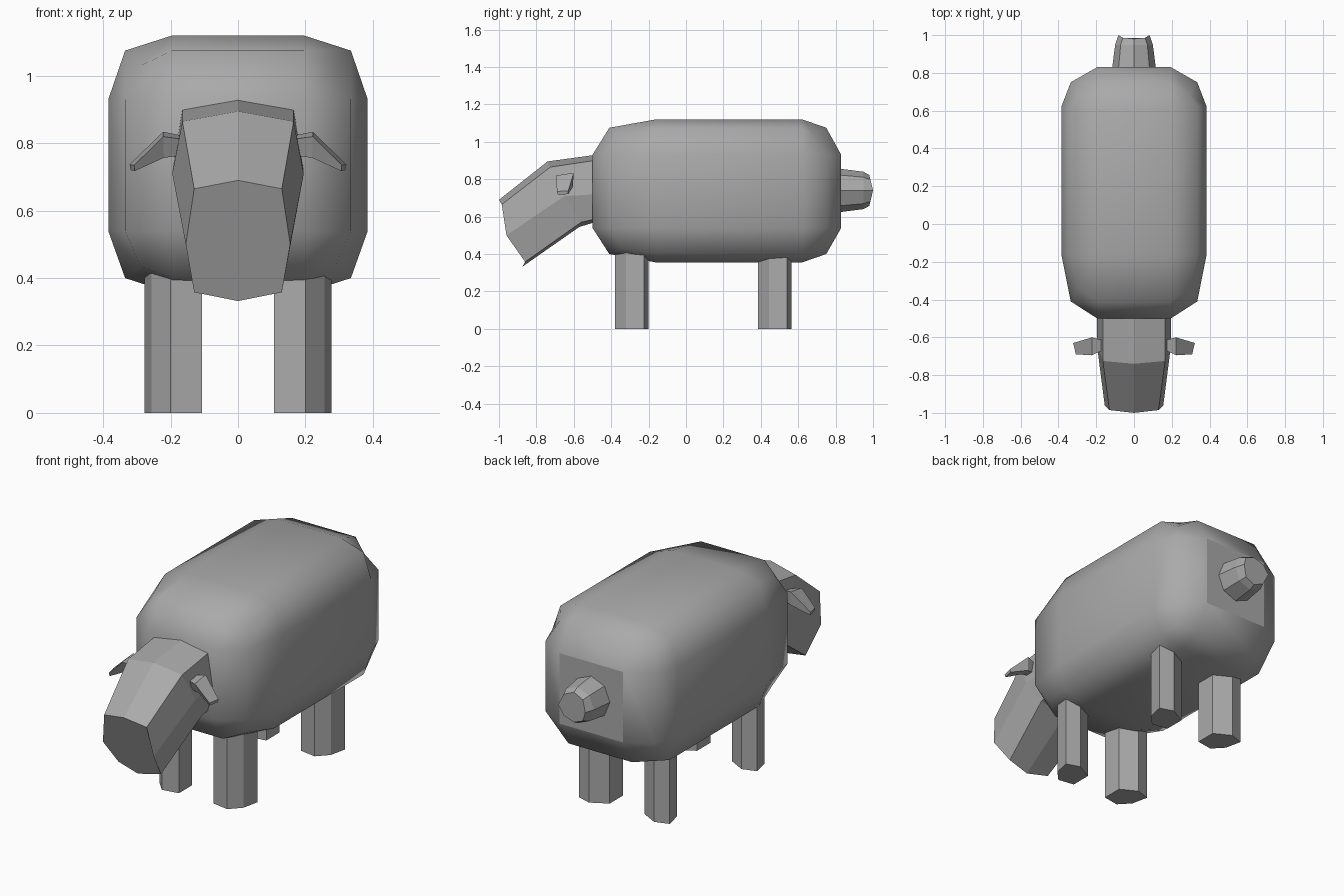
import bpy, bmesh, math

if "Cube" in bpy.data.objects:
    bpy.data.objects.remove(bpy.data.objects["Cube"])

wool = bpy.data.materials.new("plain grey")
wool.diffuse_color = (0.4, 0.4, 0.4, 1)
wool.use_nodes = True
wool.node_tree.nodes["Principled BSDF"].inputs["Base Color"].default_value = wool.diffuse_color


def finish(name, bm):
    bmesh.ops.recalc_face_normals(bm, faces=bm.faces[:])
    me = bpy.data.meshes.new(name)
    bm.to_mesh(me)
    bm.free()
    me.materials.append(wool)
    ob = bpy.data.objects.new(name, me)
    bpy.context.collection.objects.link(ob)
    return ob


def loft(name, sections):
    """Skin a list of closed rings and cap both ends."""
    bm = bmesh.new()
    rings = [[bm.verts.new(p) for p in s] for s in sections]
    n = len(rings[0])
    for a, b in zip(rings, rings[1:]):
        for i in range(n):
            j = (i + 1) % n
            bm.faces.new((a[i], a[j], b[j], b[i]))
    bm.faces.new(rings[0][::-1])
    bm.faces.new(rings[-1])
    return finish(name, bm)


# Body: a 3x3x3 panelled box; each axis lists positions for
# (face plane, edge, corner, inner) on its low and high side
AXES = [
    ((-.385, -.335, -.29, -.195), (.385, .335, .29, .195)),
    ((-.5, -.41, -.345, -.16), (.83, .75, .69, .62)),
    ((.355, .40, .435, .54), (1.12, 1.075, 1.03, .93)),
]
bm = bmesh.new()
grid = {}
for i in range(4):
    for j in range(4):
        for k in range(4):
            idx = (i, j, k)
            outer = sum(c in (0, 3) for c in idx)
            if outer:
                co = [AXES[a][c > 1][outer - 1 if c in (0, 3) else 3]
                      for a, c in enumerate(idx)]
                grid[idx] = bm.verts.new(co)
for axis in range(3):
    for side in (0, 3):
        for u in range(3):
            for v in range(3):
                quad = []
                for du, dv in ((0, 0), (1, 0), (1, 1), (0, 1)):
                    c = [u + du, v + dv]
                    c.insert(axis, side)
                    quad.append(grid[tuple(c)])
                f = bm.faces.new(quad)
                # the flat panel behind the tail stays faceted
                f.smooth = not (axis == 1 and side == 3 and u == v == 1)
finish("woolly_body", bm)


# Head: three eight-point sections from neck to muzzle
def head_ring(top, upper, middle, lower, bottom):
    half = [upper, middle, lower]
    return ([(0, *top)] + list(half) + [(0, *bottom)]
            + [(-x, y, z) for x, y, z in reversed(half)])


loft("head", [
    head_ring((-.47, .932), (.165, -.47, .903), (.195, -.47, .72),
              (.165, -.47, .59), (-.47, .575)),
    head_ring((-.74, .895), (.165, -.725, .865), (.195, -.65, .71),
              (.165, -.56, .57), (-.57, .545)),
    head_ring((-1, .69), (.13, -.985, .665), (.155, -.96, .5),
              (.13, -.86, .358), (-.875, .332)),
])

# Ears: narrow root, broad middle, drooping tip
EAR = [
    [(.15, -.66, .81), (.15, -.62, .82), (.16, -.62, .765), (.16, -.655, .765)],
    [(.222, -.695, .82), (.222, -.60, .834), (.22, -.606, .757), (.22, -.66, .757)],
    [(.308, -.69, .735), (.322, -.63, .737), (.318, -.63, .72), (.306, -.685, .718)],
]
# Legs: irregular hexagonal posts
LEG = [(.107, -.365), (.2, -.38), (.257, -.32),
       (.278, -.225), (.2, -.2), (.107, -.25)]
for s, side in ((1, "right"), (-1, "left")):
    loft(side + "_ear", [[(s * x, y, z) for x, y, z in r] for r in EAR])
    for shift, end in ((0, "front"), (.765, "back")):
        loft(f"{end}_{side}_leg",
             [[(s * x, y + shift, z) for x, y in LEG] for z in (0, .5)])

# Tail: tapered octagonal stub with a slightly ridged end
tail = []
for y, r, ridge in ((.815, .117, 0), (.948, .1, 0), (1, .083, .02)):
    ring = []
    for n in range(8):
        a = n * math.pi / 4
        ring.append((r * math.cos(a), y - ridge * abs(math.sin(a)),
                     .74 + r * math.sin(a)))
    tail.append(ring)
loft("tail", tail)
